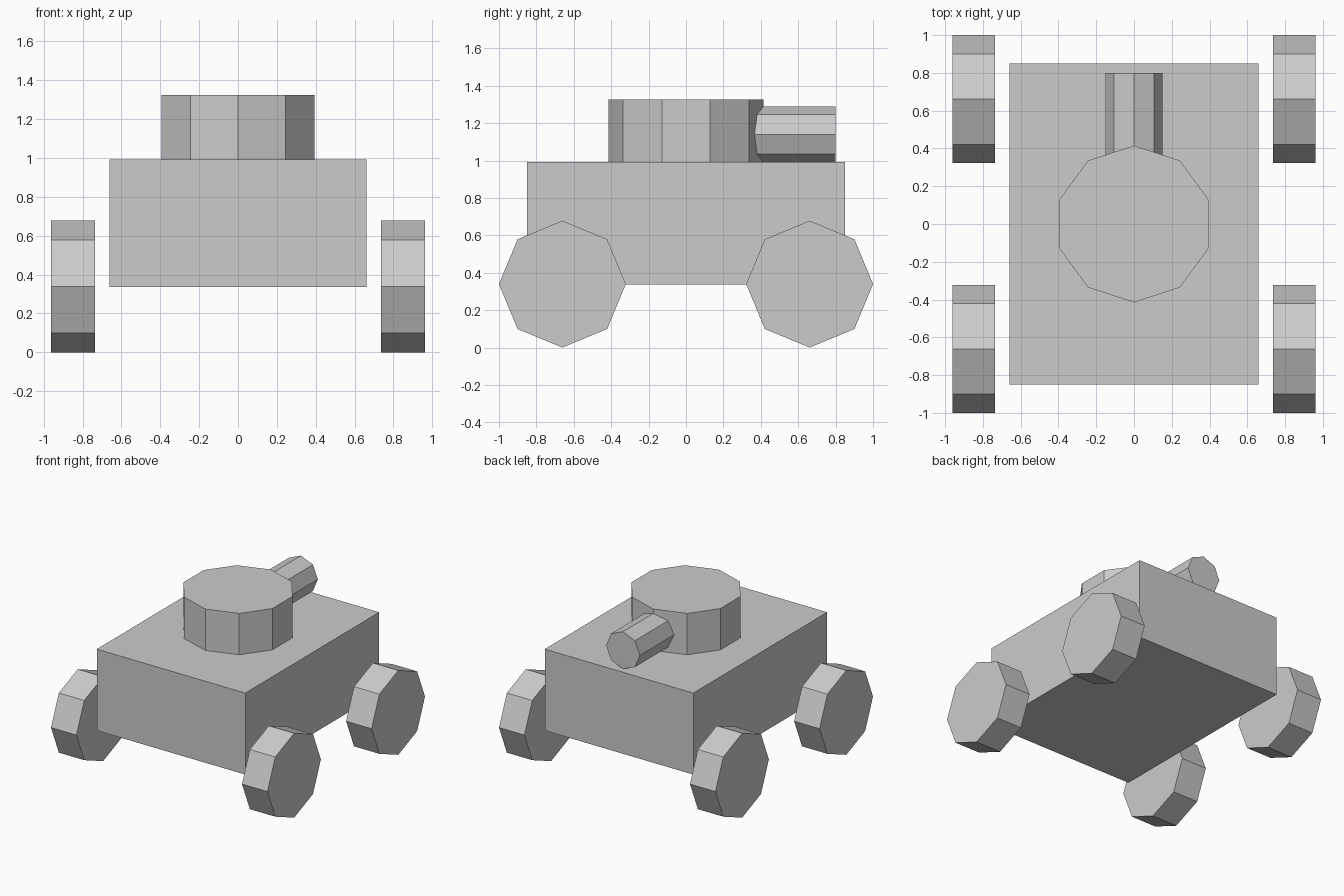
import bpy
from math import pi

if "Cube" in bpy.data.objects:
    bpy.data.objects.remove(bpy.data.objects["Cube"])


def cylinder(name, sides, radius, depth, location, rotation=(0, 0, 0)):
    bpy.ops.mesh.primitive_cylinder_add(vertices=sides, radius=radius, depth=depth,
                                        location=location, rotation=rotation)
    bpy.context.object.name = name


# Hull
bpy.ops.mesh.primitive_cube_add(size=1, location=(0, 0, 0.665))
hull = bpy.context.object
hull.name = "hull"
hull.scale = (1.32, 1.70, 0.655)

# Ten-sided turret on the hull
cylinder("turret", 10, 0.415, 0.333, (0, 0, 1.1585))

# Eight-sided barrel pointing to the back, starting inside the turret
cylinder("barrel", 8, 0.15, 0.6, (0, 0.5, 1.14), (pi / 2, 0, 0))

# Four eight-sided wheels standing clear of the hull
for side, sx in (("left", -1), ("right", 1)):
    for end, sy in (("front", -1), ("back", 1)):
        cylinder(f"{end}_{side}_wheel", 8, 0.339, 0.226,
                 (sx * 0.849, sy * 0.661, 0.339), (0, pi / 2, 0))
